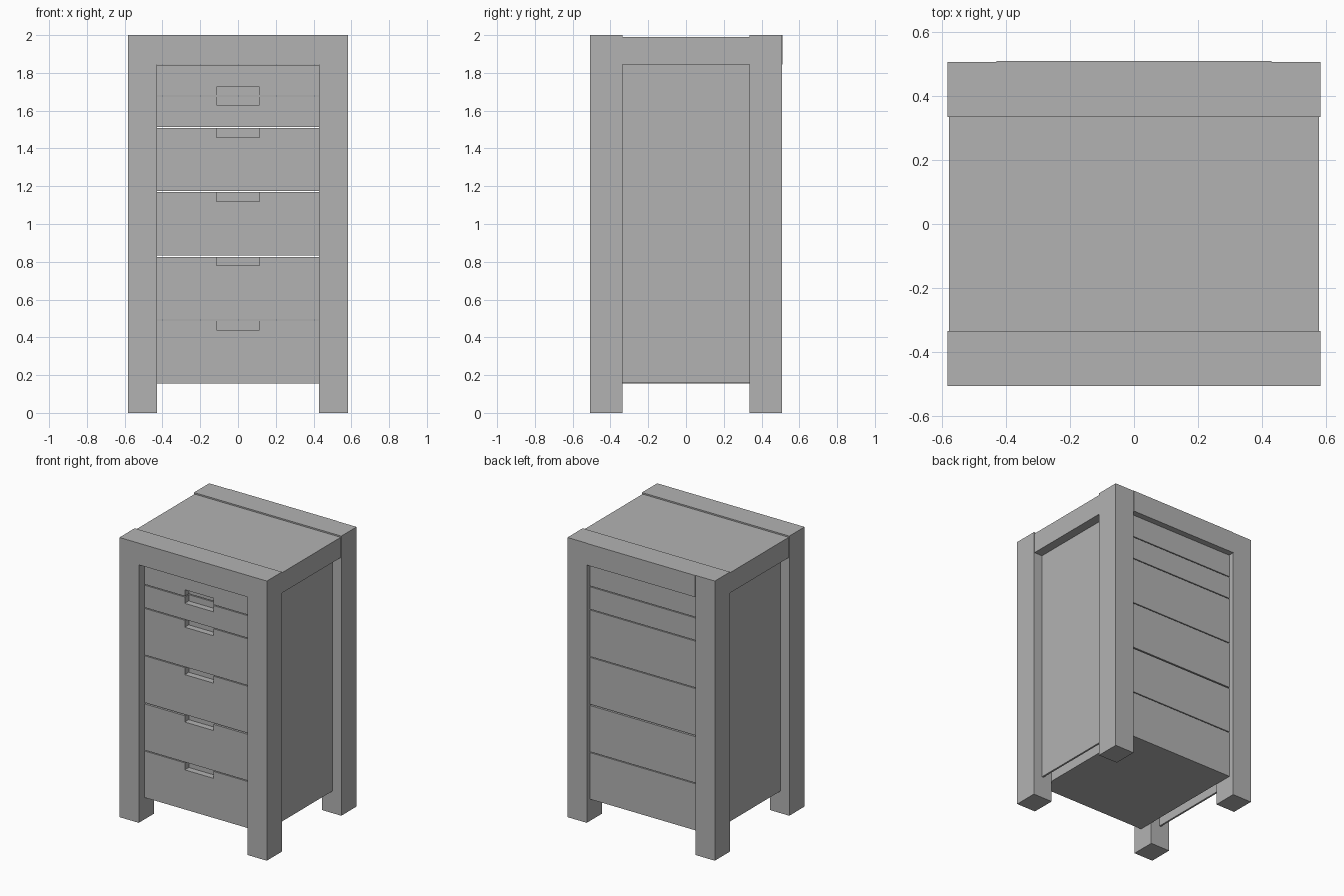
import bpy
import bmesh

cube = bpy.data.objects.get("Cube")
if cube:
    bpy.data.objects.remove(cube, do_unlink=True)

GREY = (0.45, 0.45, 0.45, 1)
mat = bpy.data.materials.new("plain_grey")
mat.use_nodes = True
mat.diffuse_color = GREY
mat.node_tree.nodes["Principled BSDF"].inputs["Base Color"].default_value = GREY

W, D = 0.583, 0.507            # half width and half depth
INNER, LEG_Y = 0.43, 0.335     # inner faces of the legs
BASE, RAIL, TOP = 0.155, 1.845, 2.0
FRONT, BACK = -0.44, 0.47      # drawer faces
NOTCH_W, NOTCH_D = 0.113, 0.045


def prism(name, outline, y0, y1):
    """Extrude an x-z outline from y0 to y1."""
    bm = bmesh.new()
    face = bm.faces.new([bm.verts.new((x, y0, z)) for x, z in outline])
    ext = bmesh.ops.extrude_face_region(bm, geom=[face])
    verts = [v for v in ext["geom"] if isinstance(v, bmesh.types.BMVert)]
    bmesh.ops.translate(bm, verts=verts, vec=(0, y1 - y0, 0))
    bmesh.ops.recalc_face_normals(bm, faces=bm.faces)
    mesh = bpy.data.meshes.new(name)
    bm.to_mesh(mesh)
    bm.free()
    mesh.materials.append(mat)
    obj = bpy.data.objects.new(name, mesh)
    bpy.context.collection.objects.link(obj)
    return obj


def box(name, x0, x1, y0, y1, z0, z1):
    return prism(name, [(x0, z0), (x1, z0), (x1, z1), (x0, z1)], y0, y1)


# Front frame: two legs and the top beam in one piece
half = [(W, TOP), (W, 0), (INNER, 0), (INNER, RAIL)]
prism("front_frame", half + [(-x, z) for x, z in reversed(half)], -D, -LEG_Y)

# Back beam, standing slightly proud of the back legs
box("back_beam", -INNER, INNER, LEG_Y, D + 0.003, RAIL, TOP)

# Top panel, set a little below and inside the frames
box("top_panel", -W + 0.005, W - 0.005, -LEG_Y, LEG_Y, RAIL, TOP - 0.01)

# Back legs and thin side panels
for side, s in (("left", 1), ("right", -1)):
    box("back_leg_" + side, *sorted((s * INNER, s * W)), LEG_Y, D, 0, TOP)
    box("side_panel_" + side, *sorted((s * 0.5, s * 0.513)), -LEG_Y, LEG_Y, BASE + 0.003, RAIL)

# Drawers: bottom, top, notch height at the top edge, notch height at the bottom edge
drawers = [
    (BASE, 0.488, 0.05, 0),
    (0.494, 0.825, 0.045, 0),
    (0.834, 1.169, 0.05, 0),
    (1.175, 1.508, 0.05, 0),
    (1.514, 1.674, 0.045, 0),
    (1.68, 1.842, 0, 0.046),
]
for i, (z0, z1, up, low) in enumerate(drawers, 1):
    # Front board with a hand notch cut from its edge
    outline = [(-INNER, z0)]
    if low:
        outline += [(-NOTCH_W, z0), (-NOTCH_W, z0 + low), (NOTCH_W, z0 + low), (NOTCH_W, z0)]
    outline += [(INNER, z0), (INNER, z1)]
    if up:
        outline += [(NOTCH_W, z1), (NOTCH_W, z1 - up), (-NOTCH_W, z1 - up), (-NOTCH_W, z1)]
    outline.append((-INNER, z1))
    prism(f"drawer_front_{i}", outline, FRONT, FRONT + NOTCH_D)
    box(f"drawer_body_{i}", -INNER, INNER, FRONT + NOTCH_D, BACK, z0, z1)
